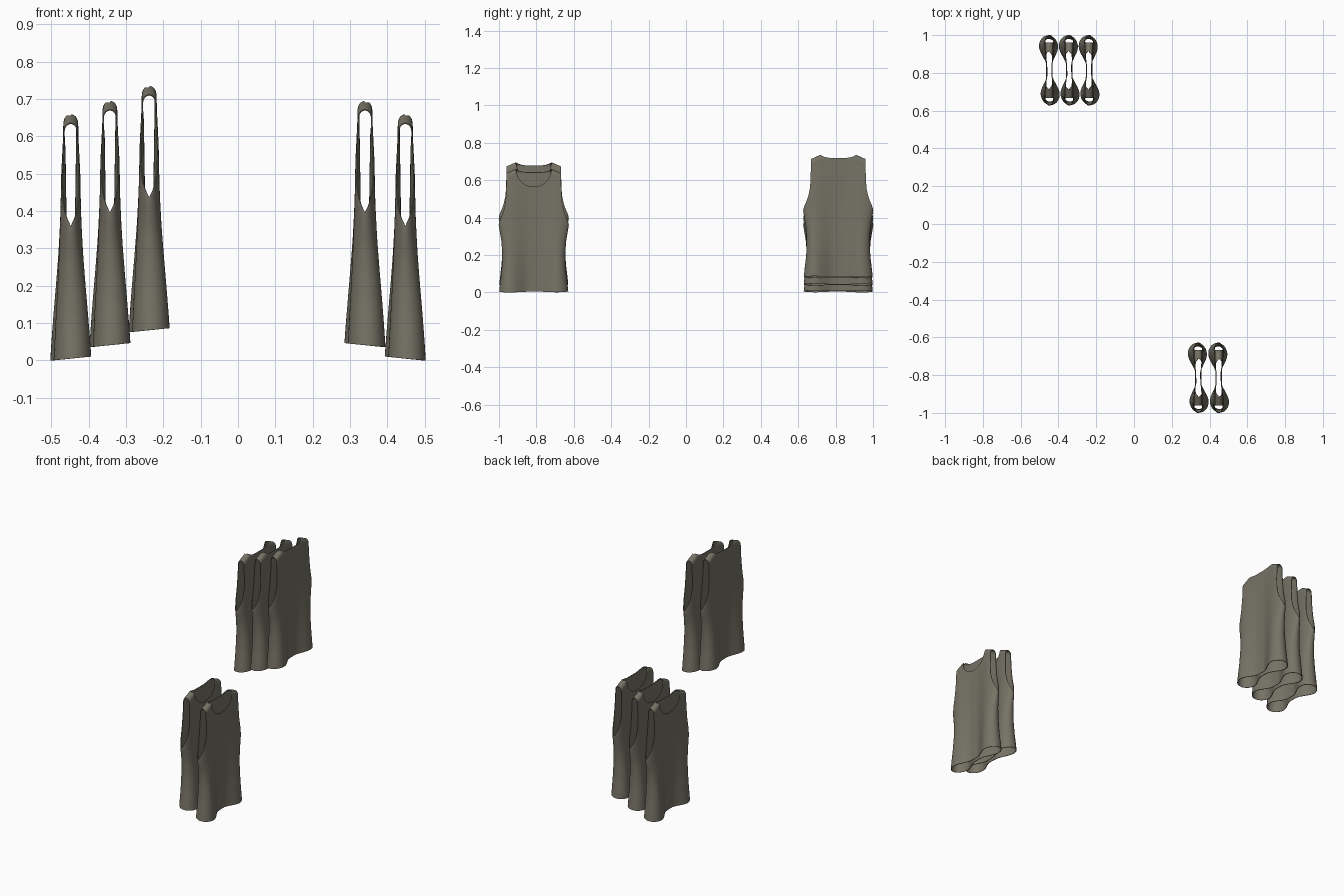
import bpy, bmesh, math

if "Cube" in bpy.data.objects:
    bpy.data.objects.remove(bpy.data.objects["Cube"])

# One fabric colour
fabric = bpy.data.materials.new("olive grey fabric")
fabric.diffuse_color = (0.18, 0.17, 0.13, 1)
fabric.use_nodes = True
fabric.node_tree.nodes["Principled BSDF"].inputs["Base Color"].default_value = fabric.diffuse_color

UNDERARM = 0.36
NECK = 0.0949      # half width of the neck opening
STRAP = 0.146      # half width over the shoulders


def smooth(t):
    t = max(0.0, min(1.0, t))
    return t * t * (3 - 2 * t)


def curve(points, z):
    """Smoothly interpolated profile value at height z."""
    if z <= points[0][0]:
        return points[0][1]
    for (z0, a), (z1, b) in zip(points, points[1:]):
        if z <= z1:
            return a + (b - a) * (z - z0) / (z1 - z0)
    return points[-1][1]


# Half width of body, armhole edge, and fold depth by height
BODY = [(0, .183), (.05, .178), (.12, .170), (.2, .167), (.27, .171), (.33, .181), (.36, .186), (.7, .188)]
ARMHOLE = [(.36, .186), (.375, .184), (.39, .178), (.43, .162), (.48, .151), (.54, .147), (.7, .146)]
DEPTH = [(0, .049), (.1, .043), (.2, .036), (.3, .030), (.4, .026), (.5, .024), (.6, .019), (.7, .018)]
PINCH = [(0, .012), (.4, .013), (.6, .016), (.7, .016)]


def shoulder(v):
    return .658 - (max(abs(v), NECK) - NECK) * .45


def top_edge(v, front):
    a = abs(v) / NECK
    if a >= 1:
        return shoulder(v)
    if front:
        return .565 + .093 * (1 - math.sqrt(1 - a * a))
    return .642 + .016 * a ** 4


def half_depth(v, z):
    """Dumbbell cross-section: pinched in the middle, round at the sides."""
    a, e = abs(v), curve(BODY, z)
    mid, peak = curve(PINCH, z), curve(DEPTH, z)
    h = mid + (peak - mid) * smooth((a - .02) / .105)
    if a > .125:
        h *= math.sqrt(max(0, 1 - ((a - .125) / (e - .125)) ** 2))
    d = max(0, shoulder(v) - z)
    if d < .022:                       # rounded fold over the shoulder
        h *= math.sqrt(max(0, 1 - (1 - d / .022) ** 2))
    return h


def make_shirt():
    bm = bmesh.new()
    N, LOW, UP = 20, 16, 22
    us = [math.sin(math.pi / 2 * k / N) for k in range(-N, N + 1)]
    for front in (True, False):
        side = 1 if front else -1
        rows = []
        for r in range(LOW + UP + 1):
            row = []
            for u in us:
                if r <= LOW:
                    z = UNDERARM * r / LOW
                    v = u * curve(BODY, z)
                else:
                    t = 1 - (1 - (r - LOW) / UP) ** 1.7
                    z = UNDERARM + (top_edge(u * STRAP, front) - UNDERARM) * t
                    v = u * curve(ARMHOLE, z)
                    if r == LOW + UP:
                        v = u * STRAP
                # slight twist of the hem, and the hem rises at the back
                fade = 1 - smooth(z / .4)
                x = side * half_depth(v, z) - .035 * v * fade
                lift = (.005 - .1 * x) * max(0, 1 - z / .1)
                row.append(bm.verts.new((x, v, z + lift)))
            rows.append(row)
        for a, b in zip(rows, rows[1:]):
            for i in range(len(us) - 1):
                bm.faces.new((a[i], a[i + 1], b[i + 1], b[i]))
    # join the side seams and shoulder seams
    bmesh.ops.remove_doubles(bm, verts=bm.verts, dist=.0004)
    bmesh.ops.recalc_face_normals(bm, faces=bm.faces)
    me = bpy.data.meshes.new("tank_top")
    bm.to_mesh(me)
    bm.free()
    me.materials.append(fabric)
    ob = bpy.data.objects.new("tank_top", me)
    bpy.context.collection.objects.link(ob)
    # cloth thickness
    mod = ob.modifiers.new("thickness", 'SOLIDIFY')
    mod.thickness, mod.offset = .003, 0
    bpy.ops.object.select_all(action='DESELECT')
    ob.select_set(True)
    bpy.context.view_layer.objects.active = ob
    bpy.ops.object.modifier_apply(modifier=mod.name)
    bpy.ops.object.shade_smooth_by_angle(angle=math.radians(40))
    return ob


# Two stepped rows of shirts: the front row faces +x, the back row faces -x
shirt = make_shirt()
shirt.name = "front_row_shirt_1"
places = [("front_row_shirt_2", .34, -.814, .036, 0),
          ("back_row_shirt_1", -.448, .814, 0, math.pi),
          ("back_row_shirt_2", -.343, .814, .036, math.pi),
          ("back_row_shirt_3", -.238, .814, .076, math.pi)]
shirt.location = (.448, -.814, 0)
for name, x, y, z, turn in places:
    copy = bpy.data.objects.new(name, shirt.data)
    bpy.context.collection.objects.link(copy)
    copy.location = (x, y, z)
    copy.rotation_euler.z = turn
